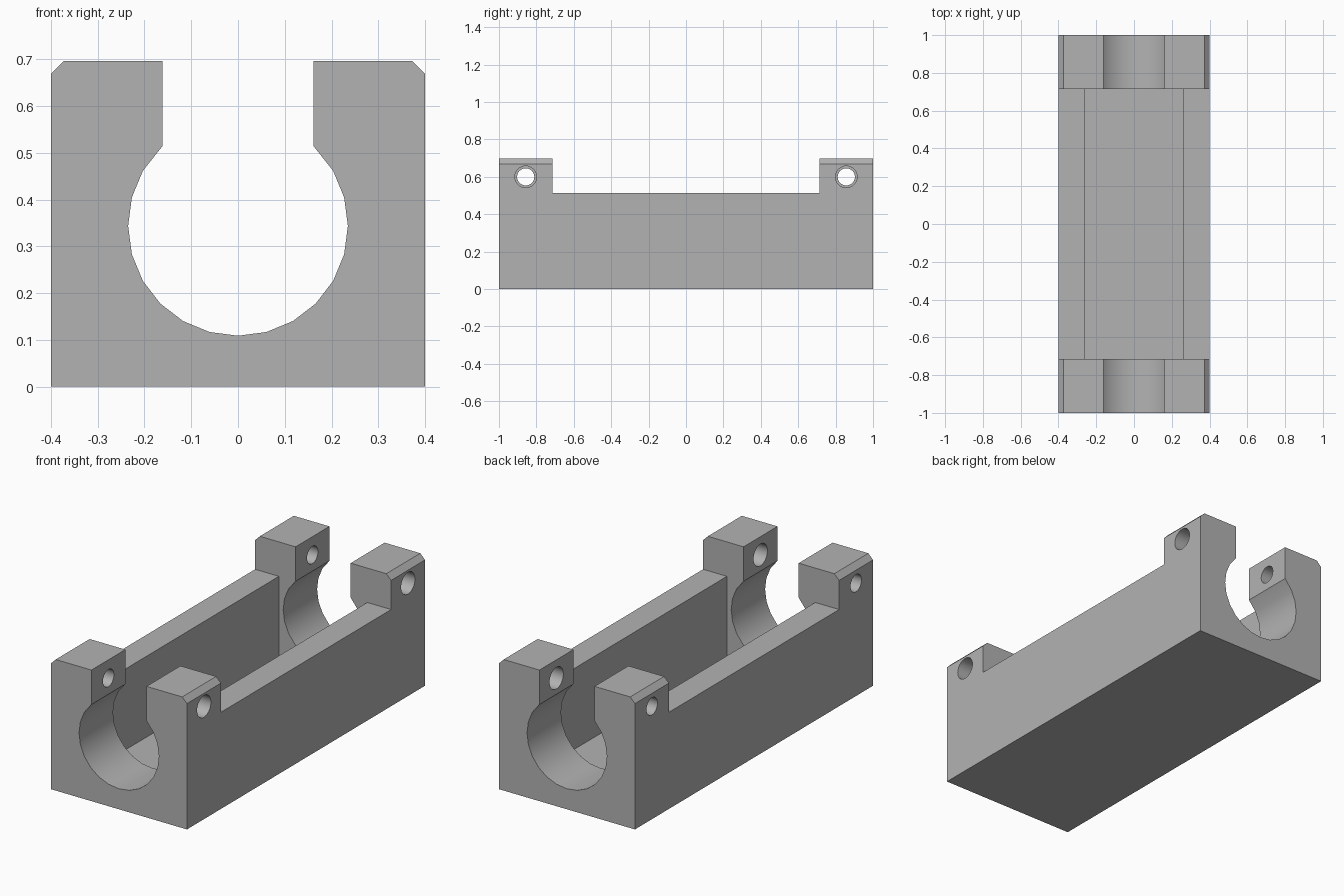
import bpy, bmesh, math

cube = bpy.data.objects.get("Cube")
if cube:
    bpy.data.objects.remove(cube, do_unlink=True)

grey = bpy.data.materials.new("plain grey")
grey.use_nodes = True
colour = (0.45, 0.45, 0.45, 1)
grey.diffuse_color = colour
grey.node_tree.nodes["Principled BSDF"].inputs["Base Color"].default_value = colour

HALF_W, TOP, CHAMFER = 0.4, 0.697, 0.028
SLOT, BORE, BORE_Z = 0.162, 0.235, 0.344
WALL_TOP, FLOOR = 0.514, 0.084
END = 0.715            # inner face of the end blocks
HOLE_Y, HOLE_Z = 0.857, 0.6


def add_object(name, bm):
    bmesh.ops.recalc_face_normals(bm, faces=bm.faces)
    mesh = bpy.data.meshes.new(name)
    bm.to_mesh(mesh)
    bm.free()
    mesh.materials.append(grey)
    ob = bpy.data.objects.new(name, mesh)
    bpy.context.collection.objects.link(ob)
    return ob


def box(name, low, high):
    bm = bmesh.new()
    bmesh.ops.create_cube(bm, size=1)
    for v in bm.verts:
        v.co = [h if c > 0 else l for c, l, h in zip(v.co, low, high)]
    return add_object(name, bm)


def cross_hole(name, x, y, radius):
    bm = bmesh.new()
    bmesh.ops.create_cone(bm, cap_ends=True, segments=32,
                          radius1=radius, radius2=radius, depth=0.34)
    ob = add_object(name, bm)
    ob.rotation_euler.y = math.pi / 2
    ob.location = (x, y, HOLE_Z)
    return ob


# Clamp body: right half of the end profile, mirrored, then extruded along y
half = [(HALF_W, 0), (HALF_W, TOP - CHAMFER), (HALF_W - CHAMFER, TOP),
        (SLOT, TOP), (SLOT, WALL_TOP)]
for i in range(2, -6, -1):
    a = math.radians(15 * i)
    half.append((BORE * math.cos(a), BORE_Z + BORE * math.sin(a)))
bottom = [(0, BORE_Z - BORE)]
outline = half + bottom + [(-x, z) for x, z in reversed(half)]

bm = bmesh.new()
face = bm.faces.new([bm.verts.new((x, -1, z)) for x, z in outline])
ext = bmesh.ops.extrude_face_region(bm, geom=[face])
for v in ext["geom"]:
    if isinstance(v, bmesh.types.BMVert):
        v.co.y = 1
body = add_object("clamp_body", bm)

# Cutters: lowered middle walls, inner cavity and the cross screw holes
cutters = [
    box("wall_notch_cutter", (-0.6, -END, WALL_TOP), (0.6, END, 1)),
    box("cavity_cutter", (-0.26, -END, FLOOR), (0.26, END, 0.9)),
]
for y in (-HOLE_Y, HOLE_Y):
    cutters.append(cross_hole("clearance_hole_cutter", 0.28, y, 0.058))
    cutters.append(cross_hole("thread_hole_cutter", -0.28, y, 0.046))

for cutter in cutters:
    cutter.hide_render = True
    mod = body.modifiers.new(cutter.name, 'BOOLEAN')
    mod.operation = 'DIFFERENCE'
    mod.solver = 'EXACT'
    mod.object = cutter

# Apply the cuts and drop the cutters
bpy.ops.object.select_all(action='DESELECT')
body.select_set(True)
bpy.context.view_layer.objects.active = body
for mod in list(body.modifiers):
    bpy.ops.object.modifier_apply(modifier=mod.name)
for cutter in cutters:
    bpy.data.objects.remove(cutter, do_unlink=True)
bpy.ops.object.shade_smooth_by_angle(angle=math.radians(25))
